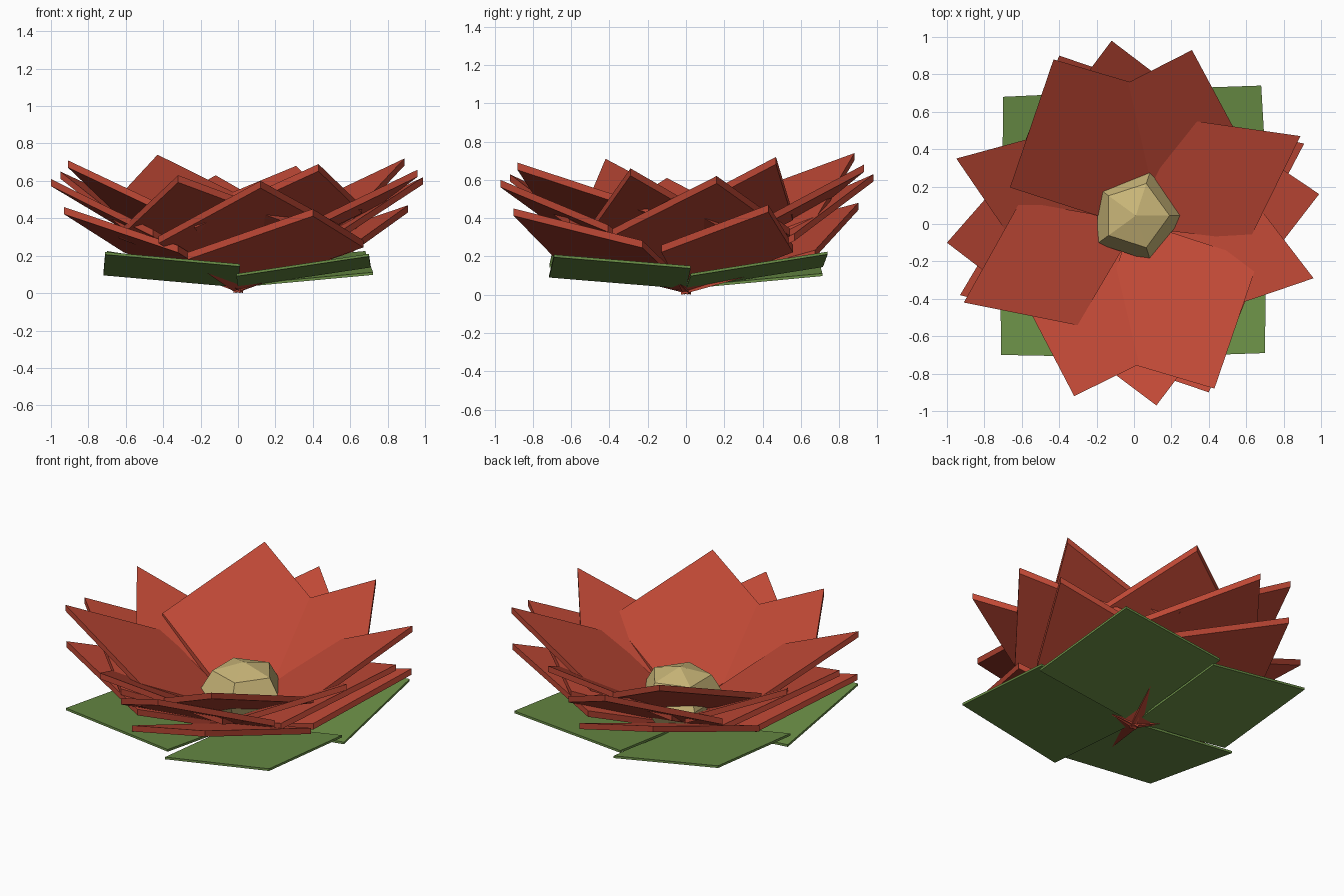
import bpy, bmesh, math
from mathutils import Vector

if "Cube" in bpy.data.objects:
    bpy.data.objects.remove(bpy.data.objects["Cube"])


def material(name, rgb):
    m = bpy.data.materials.new(name)
    m.diffuse_color = (*rgb, 1)
    m.use_nodes = True
    m.node_tree.nodes["Principled BSDF"].inputs["Base Color"].default_value = m.diffuse_color
    return m


RED = material("petal red", (0.52, 0.065, 0.036))
GREEN = material("leaf green", (0.147, 0.275, 0.062))
SAND = material("pale yellow", (0.59, 0.47, 0.19))


def finish(bm, name, mat):
    bmesh.ops.recalc_face_normals(bm, faces=bm.faces)
    me = bpy.data.meshes.new(name)
    bm.to_mesh(me)
    bm.free()
    me.materials.append(mat)
    ob = bpy.data.objects.new(name, me)
    bpy.context.collection.objects.link(ob)
    return ob


def slab(name, tip, base_z, half_width, roll, thick, mat, past=0.0):
    """Flat rhombus plate running from the flower's centre to a tip."""
    tip, base = Vector(tip), Vector((0, 0, base_z))
    mid = (tip + base) / 2
    d = (tip - base).normalized()
    side = Vector((-d.y, d.x, 0)).normalized()
    side_r = side * half_width + d.cross(side) * roll
    top = [base - d * past, mid - side_r, tip, mid + side_r]
    bm = bmesh.new()
    a = [bm.verts.new(p) for p in top]
    b = [bm.verts.new(p - Vector((0, 0, thick))) for p in top]
    bm.faces.new(a)
    bm.faces.new(b[::-1])
    for i in range(4):
        j = (i + 1) % 4
        bm.faces.new((a[i], b[i], b[j], a[j]))
    return finish(bm, name, mat)


# Petal rings, lowest first: (base height, width, roll) of the front/back
# petals and of the side petals, then the tips
rings = [
    ((0.05, 0.52, 0.035), (0.05, 0.38, 0.0),
     [(-0.40, 0.90, 0.48), (0.91, 0.43, 0.47),
      (0.40, -0.90, 0.45), (-0.93, -0.38, 0.46)]),
    ((0.07, 0.49, 0.035), (0.07, 0.47, 0.0),
     [(-0.12, 0.98, 0.63), (0.99, 0.16, 0.62),
      (0.12, -0.97, 0.60), (-1.0, -0.10, 0.61)]),
    ((0.095, 0.50, 0.035), (0.095, 0.36, 0.0),
     [(0.31, 0.93, 0.68), (0.96, -0.29, 0.66),
      (-0.32, -0.92, 0.63), (-0.95, 0.35, 0.65)]),
    ((0.16, 0.51, 0.045), (0.135, 0.365, 0.0),
     [(-0.43, 0.88, 0.74), (0.89, 0.47, 0.72),
      (0.43, -0.88, 0.69), (-0.91, -0.42, 0.71)]),
]
for r, (wide, narrow, tips) in enumerate(rings):
    for i, tip in enumerate(tips):
        bz, width, roll = narrow if i % 2 else wide
        slab(f"petal_{r + 1}_{i + 1}", tip, bz, width, roll, 0.038, RED, 0.03)

# Green leaves under the flower
for i, tip in enumerate([(0.68, 0.74, 0.225), (-0.70, 0.68, 0.225),
                         (-0.71, -0.70, 0.22), (0.70, -0.69, 0.21)]):
    slab(f"leaf_{i + 1}", tip, 0.045, 0.515, 0.024, 0.014, GREEN)

# Faceted flower centre: five-sided squashed ball
bm = bmesh.new()
bmesh.ops.create_uvsphere(bm, u_segments=5, v_segments=4, radius=0.255)
ang = max(math.atan2(v.co.y, v.co.x) for v in bm.verts if abs(v.co.z) < 0.01)
c, s = math.cos(-ang + math.radians(144)), math.sin(-ang + math.radians(144))
for v in bm.verts:
    x, y, z = v.co
    v.co = (x * c - y * s + 0.01, x * s + y * c + 0.045, z * 0.7 + 0.24)
finish(bm, "flower_centre", SAND)
